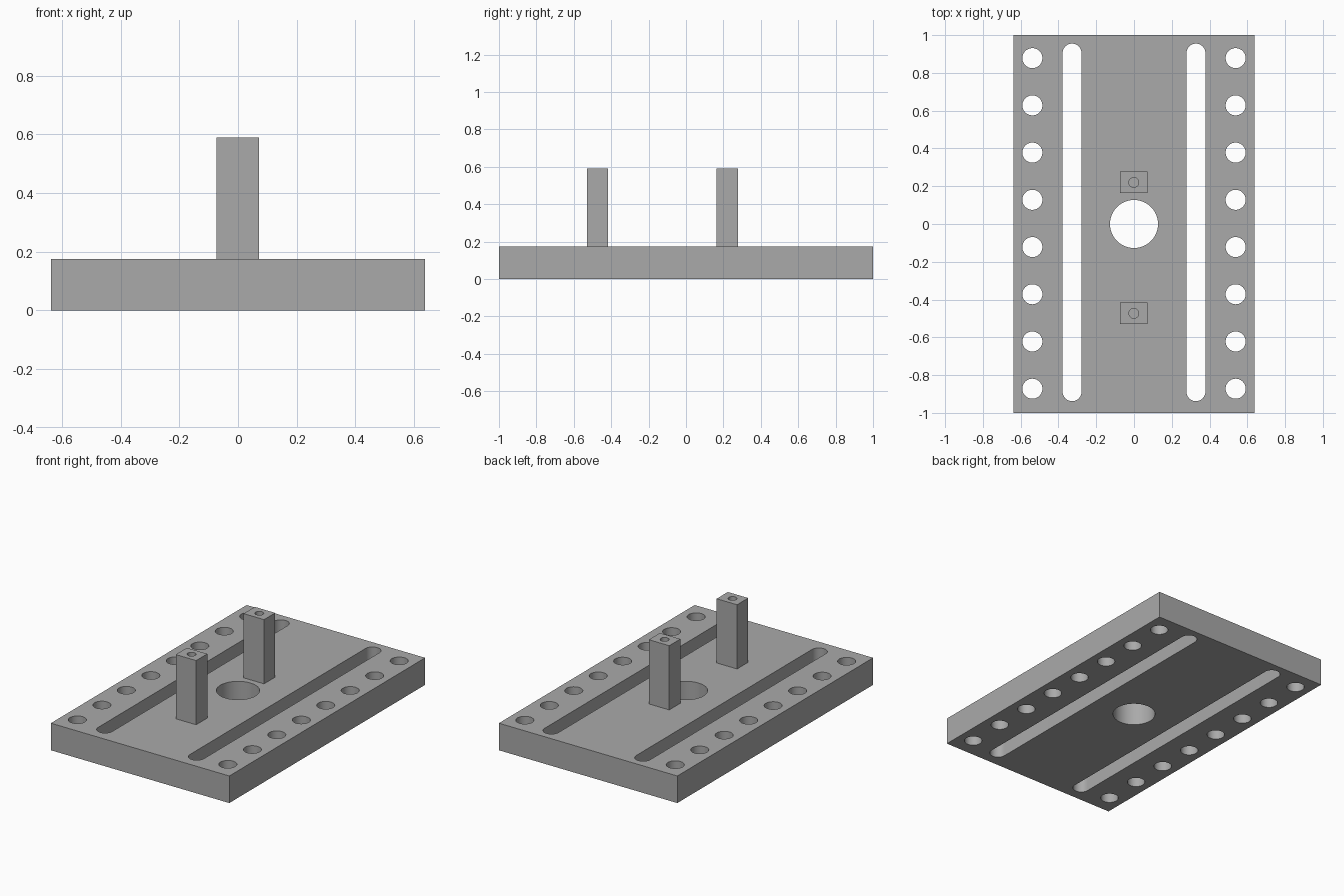
import bpy, bmesh, math

cube = bpy.data.objects.get("Cube")
if cube:
    bpy.data.objects.remove(cube, do_unlink=True)

PLATE_TOP, POST_TOP = 0.175, 0.59

steel = bpy.data.materials.new("plain grey")
steel.use_nodes = True
grey = (0.4, 0.4, 0.4, 1)
steel.diffuse_color = grey
steel.node_tree.nodes["Principled BSDF"].inputs["Base Color"].default_value = grey


def rectangle(x, y, half_x, half_y):
    return [(x + sx * half_x, y + sy * half_y)
            for sx, sy in ((-1, -1), (1, -1), (1, 1), (-1, 1))]


def slot(x, y0, y1, r, steps=24):
    """Rounded slot outline; a plain circle when y0 equals y1."""
    arc = [math.pi * i / steps for i in range(steps + 1)]
    points = [(x + r * math.cos(a), y1 + r * math.sin(a)) for a in arc]
    points += [(x - r * math.cos(a), y0 - r * math.sin(a)) for a in arc]
    if y0 == y1:
        del points[-1], points[steps]
    return points


def circle(x, y, r):
    return slot(x, y, y, r)


def drilled_block(name, outline, holes, bottom, top, hole_floor=None):
    """Extruded outline with through holes, or blind ones down to hole_floor."""
    bm = bmesh.new()
    upper, lower = [], []
    for i, points in enumerate([outline] + holes):
        floor = hole_floor if i and hole_floor is not None else bottom
        rims = []
        for z in (top, floor):
            verts = [bm.verts.new((x, y, z)) for x, y in points]
            rims.append((verts, [bm.edges.new((verts[j - 1], verts[j]))
                                 for j in range(len(verts))]))
        (a, top_edges), (b, low_edges) = rims
        upper += top_edges
        lower.append(low_edges)
        for j in range(len(a)):
            bm.faces.new((a[j - 1], a[j], b[j], b[j - 1]))
    # caps: blind holes get their own floor
    caps = [upper] + (lower if hole_floor is not None else [sum(lower, [])])
    for edges in caps:
        bmesh.ops.triangle_fill(bm, edges=edges, use_beauty=True)
    bmesh.ops.recalc_face_normals(bm, faces=bm.faces)
    mesh = bpy.data.meshes.new(name)
    bm.to_mesh(mesh)
    bm.free()
    mesh.materials.append(steel)
    obj = bpy.data.objects.new(name, mesh)
    bpy.context.collection.objects.link(obj)
    bpy.ops.object.select_all(action="DESELECT")
    obj.select_set(True)
    bpy.context.view_layer.objects.active = obj
    bpy.ops.object.shade_smooth_by_angle(angle=math.radians(30))
    return obj


# base plate: centre bore, two long slots, two rows of bolt holes
cuts = [circle(0, 0, 0.127)]
for side in (-1, 1):
    cuts.append(slot(side * 0.328, -0.888, 0.905, 0.05))
    cuts += [circle(side * 0.538, 0.003 + 0.25 * (i - 3.5), 0.053) for i in range(8)]
drilled_block("base_plate", rectangle(0, 0, 0.638, 1), cuts, 0, PLATE_TOP)

# upright posts with a blind hole in the top
for name, y in (("front_post", -0.473), ("back_post", 0.22)):
    drilled_block(name, rectangle(-0.001, y, 0.073, 0.057), [circle(-0.001, y, 0.026)],
                  PLATE_TOP, POST_TOP, hole_floor=0.39)
